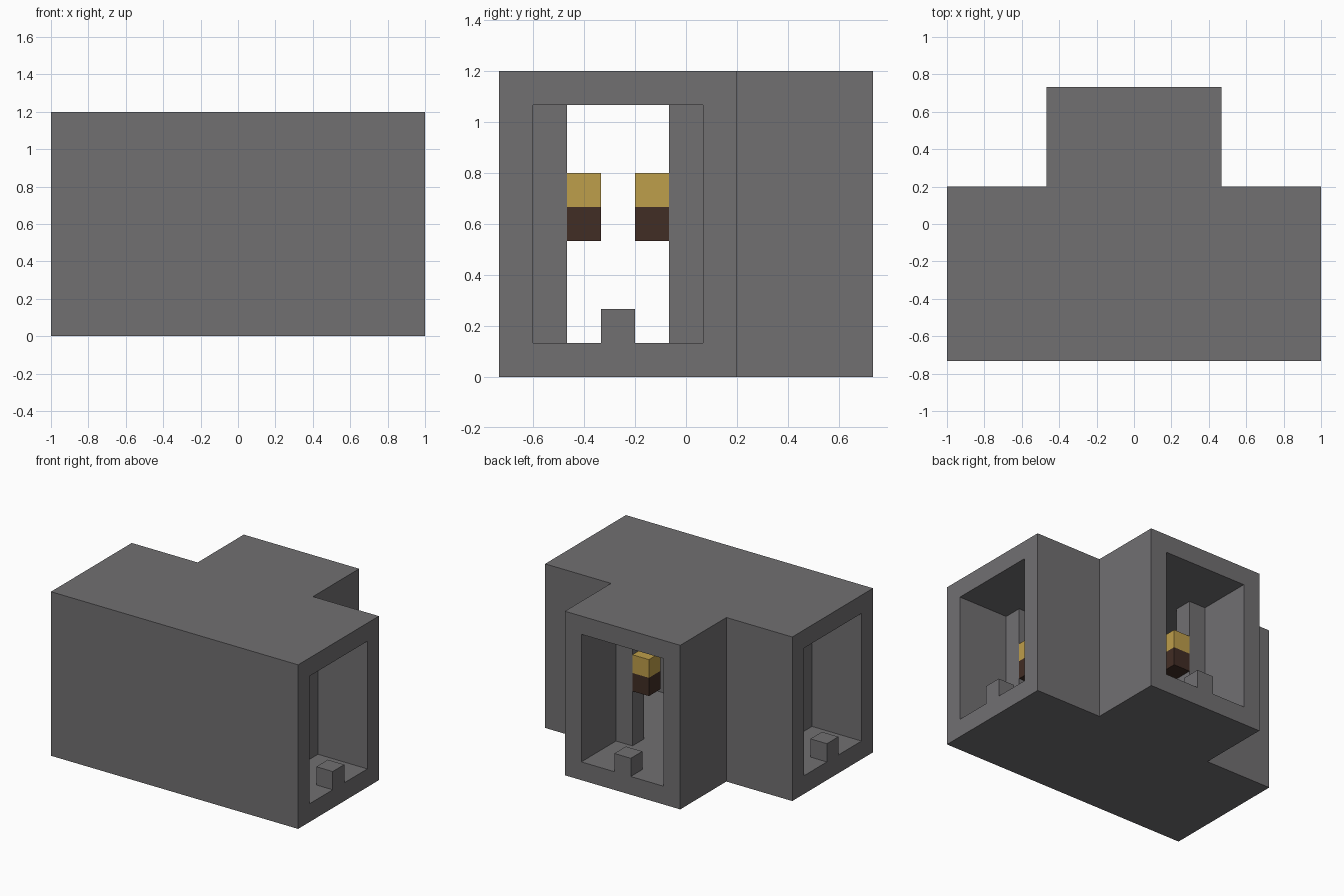
import bpy
import bmesh
from mathutils import Vector

U = 2 / 15                      # one block
HALF_X, HALF_Y = 7.5, 5.5       # half footprint in blocks

if "Cube" in bpy.data.objects:
    bpy.data.objects.remove(bpy.data.objects["Cube"], do_unlink=True)


def material(name, rgb):
    mat = bpy.data.materials.new(name)
    mat.use_nodes = True
    mat.diffuse_color = (*rgb, 1)
    mat.node_tree.nodes["Principled BSDF"].inputs["Base Color"].default_value = (*rgb, 1)
    return mat


STONE = material("grey stone", (0.165, 0.160, 0.167))
WOOD = material("dark wood", (0.053, 0.026, 0.018))
FLAME = material("golden flame", (0.515, 0.342, 0.069))


def prism(name, outline, z0, z1, mat):
    """Extrude a plan outline, given in blocks, from z0 to z1."""
    bm = bmesh.new()
    base = bm.faces.new([bm.verts.new(Vector((x, y, z0)) * U) for x, y in outline])
    grown = bmesh.ops.extrude_face_region(bm, geom=[base])["geom"]
    top = [v for v in grown if isinstance(v, bmesh.types.BMVert)]
    bmesh.ops.translate(bm, verts=top, vec=(0, 0, (z1 - z0) * U))
    bmesh.ops.recalc_face_normals(bm, faces=bm.faces)
    mesh = bpy.data.meshes.new(name)
    bm.to_mesh(mesh)
    bm.free()
    mesh.materials.append(mat)
    obj = bpy.data.objects.new(name, mesh)
    bpy.context.collection.objects.link(obj)
    return obj


def block(name, x, y, z0, z1, mat):
    """Square block, one unit wide, centred on x, y."""
    h = 0.5
    return prism(name, [(x - h, y - h), (x + h, y - h), (x + h, y + h), (x - h, y + h)], z0, z1, mat)


def tee(end, front, back, arm, tip):
    """Plan of a hall with a branch towards the back."""
    return [(-end, front), (end, front), (end, back), (arm, back),
            (arm, tip), (-arm, tip), (-arm, back), (-end, back)]


# Outer shell with a hollow passage open at all three ends
shell = prism("corridor_shell", tee(HALF_X, -HALF_Y, 1.5, 3.5, HALF_Y), 0, 9, STONE)
cutter = prism("passage_cutter", tee(9, -4.5, 0.5, 2.5, 7), 1, 8, STONE)
cutter.hide_render = True
cut = shell.modifiers.new("passage", "BOOLEAN")
cut.operation = "DIFFERENCE"
cut.solver = "EXACT"
cut.object = cutter
bpy.context.view_layer.update()
evaluated = shell.evaluated_get(bpy.context.evaluated_depsgraph_get())
hollow = bpy.data.meshes.new_from_object(evaluated)
shell.modifiers.clear()
shell.data = hollow
bpy.data.objects.remove(cutter, do_unlink=True)


def torch_pillar(label, x, y, dx, dy):
    """Wall pillar with a torch on the side facing dx, dy."""
    block(label + "_pillar", x, y, 1, 8, STONE)
    block(label + "_torch_handle", x + dx, y + dy, 4, 5, WOOD)
    block(label + "_torch_flame", x + dx, y + dy, 5, 6, FLAME)


# Pillar pairs, torches and door sills, mirrored left and right
for side, s in (("left", 1), ("right", -1)):
    torch_pillar(side + "_front", s * 4, -4, 0, 1)
    torch_pillar(side + "_rear", s * 4, 0, 0, -1)
    torch_pillar(side + "_branch", s * 2, 2, -s, 0)
    block(side + "_sill", s * 7, -2, 1, 2, STONE)
block("branch_sill", 0, 5, 1, 2, STONE)
